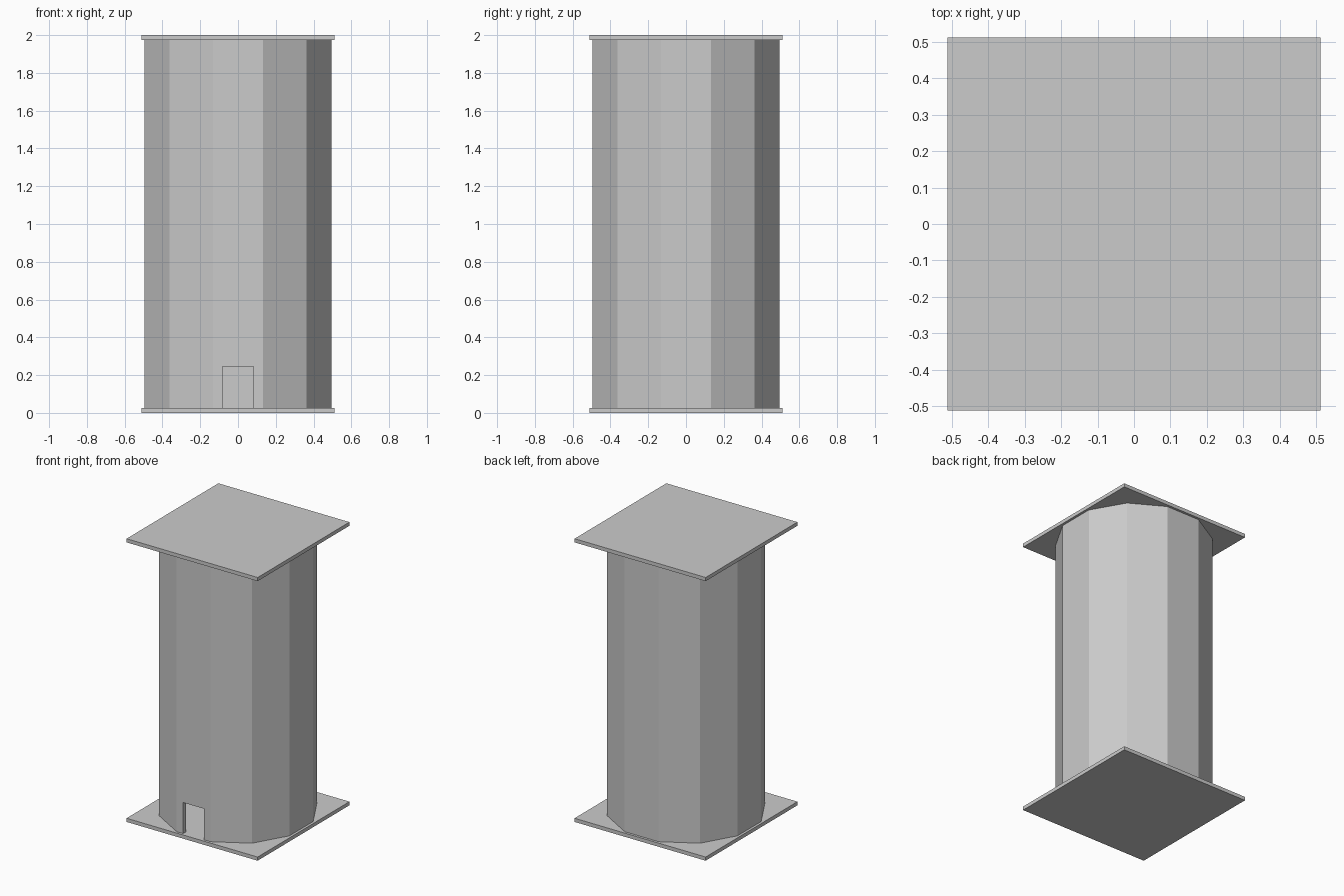
import bpy, math

if "Cube" in bpy.data.objects:
    bpy.data.objects.remove(bpy.data.objects["Cube"])

HALF = 0.512       # plate half width and tower circumradius
PLATE = 0.026      # plate thickness
WALL = 0.03        # tower wall thickness
SIDES = 12


def box(name, lo, hi):
    size = [b - a for a, b in zip(lo, hi)]
    mid = [(a + b) / 2 for a, b in zip(lo, hi)]
    bpy.ops.mesh.primitive_cube_add(size=1, location=mid)
    ob = bpy.context.object
    ob.name = name
    ob.scale = size
    bpy.ops.object.transform_apply(location=False, rotation=False, scale=True)
    return ob


# square base and roof plates
for name, z in (("base_plate", 0), ("roof_plate", 2 - PLATE)):
    box(name, (-HALF, -HALF, z), (HALF, HALF, z + PLATE))

# hollow twelve-sided tower wall, a flat side facing front
verts = []
for r in (HALF, HALF - WALL / math.cos(math.pi / SIDES)):
    for z in (PLATE, 2 - PLATE):
        for i in range(SIDES):
            a = (i + 0.5) * 2 * math.pi / SIDES
            verts.append((r * math.cos(a), r * math.sin(a), z))
faces = []
for i in range(SIDES):
    j = (i + 1) % SIDES
    ob_, ot, ib, it = (k * SIDES for k in range(4))
    faces += [(ob_ + i, ob_ + j, ot + j, ot + i),
              (ib + j, ib + i, it + i, it + j),
              (ot + i, ot + j, it + j, it + i),
              (ob_ + j, ob_ + i, ib + i, ib + j)]
mesh = bpy.data.meshes.new("tower_wall")
mesh.from_pydata(verts, [], faces)
tower = bpy.data.objects.new("tower_wall", mesh)
bpy.context.collection.objects.link(tower)

# doorway cut through the front wall
cutter = box("doorway_cutter", (-0.082, -0.7, -0.1), (0.082, -0.3, 0.245))
cutter.hide_render = True
mod = tower.modifiers.new("doorway", 'BOOLEAN')
mod.operation = 'DIFFERENCE'
mod.solver = 'EXACT'
mod.object = cutter
bpy.context.view_layer.objects.active = tower
bpy.ops.object.modifier_apply(modifier=mod.name)
bpy.data.objects.remove(cutter)
